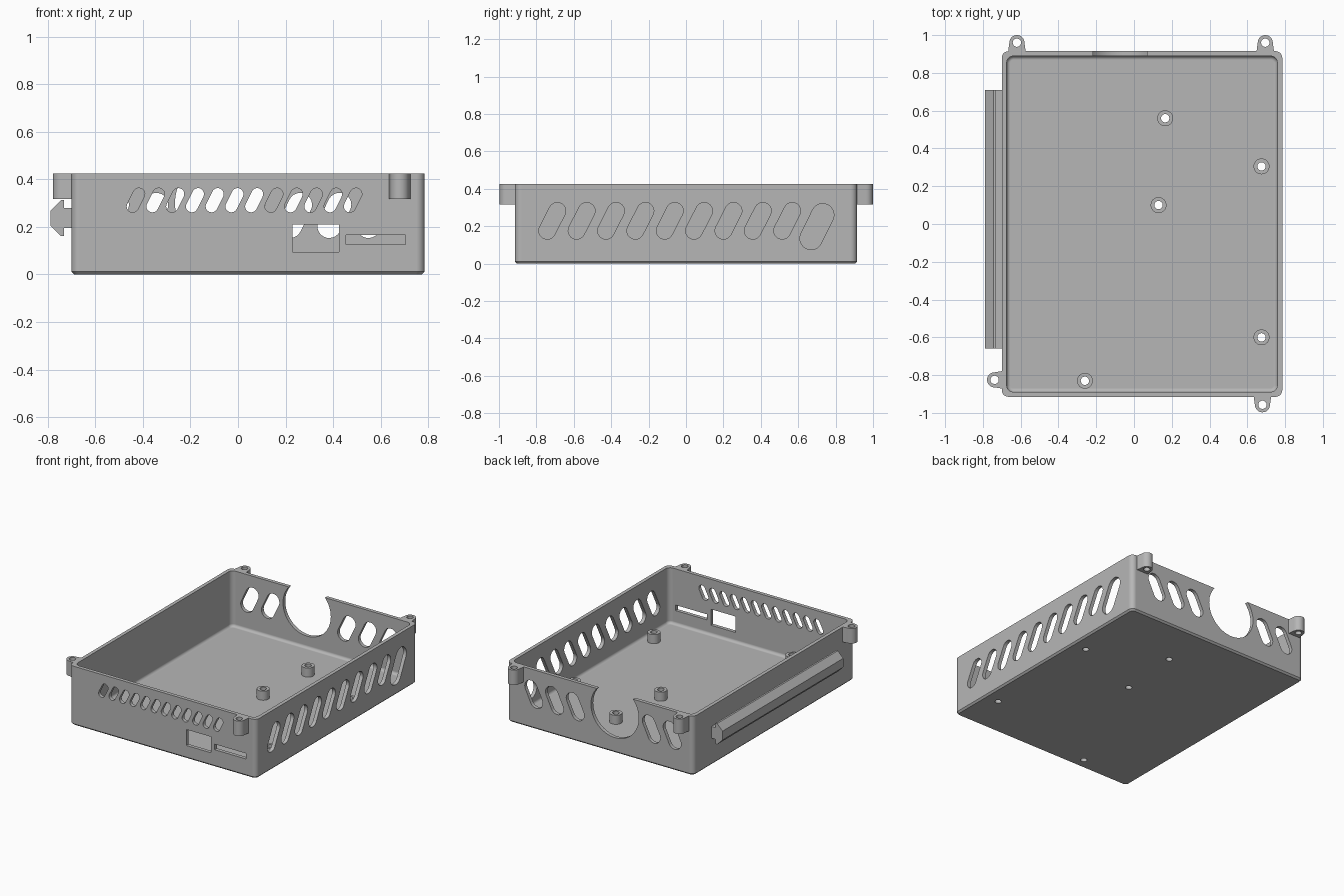
import bpy, bmesh
from math import sin, cos, pi, radians

cube = bpy.data.objects.get("Cube")
if cube:
    bpy.data.objects.remove(cube, do_unlink=True)

GREY = (0.47, 0.47, 0.47, 1)
mat = bpy.data.materials.new("plain grey plastic")
mat.use_nodes = True
mat.diffuse_color = GREY
mat.node_tree.nodes["Principled BSDF"].inputs["Base Color"].default_value = GREY

LEFT, RIGHT, DEPTH, TOP = -0.70, 0.785, 0.915, 0.425
WALL, FLOOR = 0.026, 0.025
HOLE = 0.022


def make_object(name, bm):
    bmesh.ops.recalc_face_normals(bm, faces=bm.faces[:])
    mesh = bpy.data.meshes.new(name)
    bm.to_mesh(mesh)
    bm.free()
    mesh.materials.append(mat)
    obj = bpy.data.objects.new(name, mesh)
    bpy.context.scene.collection.objects.link(obj)
    return obj


def loft(bm, rings, closed=False):
    """Skin a stack of equal point rings; cap the ends or close into a tube."""
    loops = [[bm.verts.new(p) for p in ring] for ring in rings]
    pairs = list(zip(loops, loops[1:]))
    if closed:
        pairs.append((loops[-1], loops[0]))
    else:
        bm.faces.new(loops[0])
        bm.faces.new(loops[-1])
    n = len(loops[0])
    for a, b in pairs:
        for i in range(n):
            j = (i + 1) % n
            bm.faces.new((a[i], a[j], b[j], b[i]))


def prism(bm, points, axis, start, end):
    """Extrude a 2D outline along x, y or z."""
    place = {"x": lambda u, v, d: (d, u, v),
             "y": lambda u, v, d: (u, d, v),
             "z": lambda u, v, d: (u, v, d)}[axis]
    loft(bm, [[place(u, v, d) for u, v in points] for d in (start, end)])


def arc(cx, cy, r, a0, a1, n):
    return [(cx + r * cos(a0 + (a1 - a0) * i / n), cy + r * sin(a0 + (a1 - a0) * i / n))
            for i in range(n + 1)]


def circle(cx, cy, r, n=32):
    return arc(cx, cy, r, 0, 2 * pi, n)[:-1]


def slot(cx, cz, r, du, dv):
    """Leaning capsule; du, dv is the offset between its end centres."""
    tilt = -pi / 6 + radians(3)
    return (arc(cx + du / 2, cz + dv / 2, r, tilt, tilt + pi, 12)
            + arc(cx - du / 2, cz - dv / 2, r, tilt + pi, tilt + 2 * pi, 12))


def rect(x0, x1, z0, z1):
    return [(x0, z0), (x1, z0), (x1, z1), (x0, z1)]


def rounded_ring(inset, z, r):
    x0, x1, y = LEFT + inset + r, RIGHT - inset - r, DEPTH - inset - r
    corners = [(x1, y), (x0, y), (x0, -y), (x1, -y)]
    return [(px, py, z) for k, (cx, cy) in enumerate(corners)
            for px, py in arc(cx, cy, r, k * pi / 2, (k + 1) * pi / 2, 6)]


def cut(obj, cutter):
    mod = obj.modifiers.new("openings", "BOOLEAN")
    mod.object = cutter
    mod.operation = "DIFFERENCE"
    mod.solver = "EXACT"
    cutter.hide_render = True
    graph = bpy.context.evaluated_depsgraph_get()
    result = bpy.data.meshes.new_from_object(obj.evaluated_get(graph))
    obj.modifiers.clear()
    obj.data = result
    bpy.data.objects.remove(cutter, do_unlink=True)


def smooth(obj):
    obj.data.shade_smooth()
    obj.data.set_sharp_from_angle(angle=radians(30))
    mod = obj.modifiers.new("even shading", "WEIGHTED_NORMAL")
    mod.keep_sharp = True


# Open tray: chamfered underside, thin walls, filleted floor
bm = bmesh.new()
rings = [rounded_ring(0.012, 0, 0.025), rounded_ring(0, 0.012, 0.035),
         rounded_ring(0, TOP, 0.035), rounded_ring(WALL, TOP, 0.035)]
fillet = 0.02
for i in range(6):
    a = i / 5 * pi / 2
    inset = fillet * (1 - cos(a))
    rings.append(rounded_ring(WALL + inset, FLOOR + fillet * (1 - sin(a)), 0.035 - inset))
loft(bm, rings)
tray = make_object("tray", bm)

# Openings in the walls and floor
posts = [(0.165, 0.56), (0.675, 0.305), (0.13, 0.10), (0.675, -0.60), (-0.26, -0.83)]
bm = bmesh.new()
front, back = (-1, -0.85), (0.85, 1)
for i in range(12):
    prism(bm, slot(-0.43 + 0.083 * i, 0.312, 0.025, 0.026, 0.052), "y", *front)
prism(bm, rect(0.23, 0.425, 0.095, 0.21), "y", *front)
prism(bm, rect(0.455, 0.705, 0.125, 0.165), "y", *front)
for x in (-0.53, -0.365, 0.24, 0.405, 0.57):
    prism(bm, slot(x, 0.248, 0.05, 0.043, 0.09), "y", *back)
prism(bm, circle(-0.075, 0.30, 0.19, 64), "y", *back)
for i in range(9):
    prism(bm, slot(-0.715 + 0.157 * i, 0.229, 0.045, 0.054, 0.106), "x", 0.7, 0.9)
prism(bm, slot(0.70, 0.198, 0.06, 0.062, 0.126), "x", 0.7, 0.9)
for x, y in posts:
    prism(bm, circle(x, y, HOLE), "z", -0.1, 0.1)
cut(tray, make_object("opening_cutter", bm))
smooth(tray)

# Hollow screw posts on the floor
for i, (x, y) in enumerate(posts):
    bm = bmesh.new()
    loft(bm, [[(u, v, z) for u, v in circle(x, y, r)] for r, z in
              ((0.042, FLOOR), (0.042, 0.09), (HOLE, 0.09), (HOLE, FLOOR))], closed=True)
    smooth(make_object(f"screw_post_{i + 1}", bm))

# Screw ears around the rim: wall point, outward direction, hole distance
ears = {"back_right_ear": (-0.62, DEPTH, 0, 1, 0.045),
        "back_left_ear": (0.695, DEPTH, 0, 1, 0.045),
        "front_left_ear": (0.68, -DEPTH, 0, -1, 0.042),
        "side_ear": (LEFT, -0.825, -1, 0, 0.038)}
for name, (x, y, dx, dy, reach) in ears.items():
    outline = [(0, -0.046)] + arc(reach, 0, 0.04, -pi / 2, pi / 2, 16) + [(0, 0.046)]
    outline = [(x + u * dx - v * dy, y + u * dy + v * dx) for u, v in outline]
    bm = bmesh.new()
    prism(bm, outline, "z", 0.317, TOP)
    ear = make_object(name, bm)
    bm = bmesh.new()
    prism(bm, circle(x + reach * dx, y + reach * dy, HOLE), "z", 0.2, 0.5)
    cut(ear, make_object("ear_cutter", bm))
    smooth(ear)

# Arrow-section rail along the right side
half = [(LEFT, 0.042), (-0.732, 0.042), (-0.732, 0.075), (-0.745, 0.075), (-0.788, 0.032)]
mid = 0.237
profile = [(x, mid + z) for x, z in half] + [(x, mid - z) for x, z in reversed(half)]
bm = bmesh.new()
prism(bm, profile, "y", -0.66, 0.71)
make_object("side_rail", bm)
